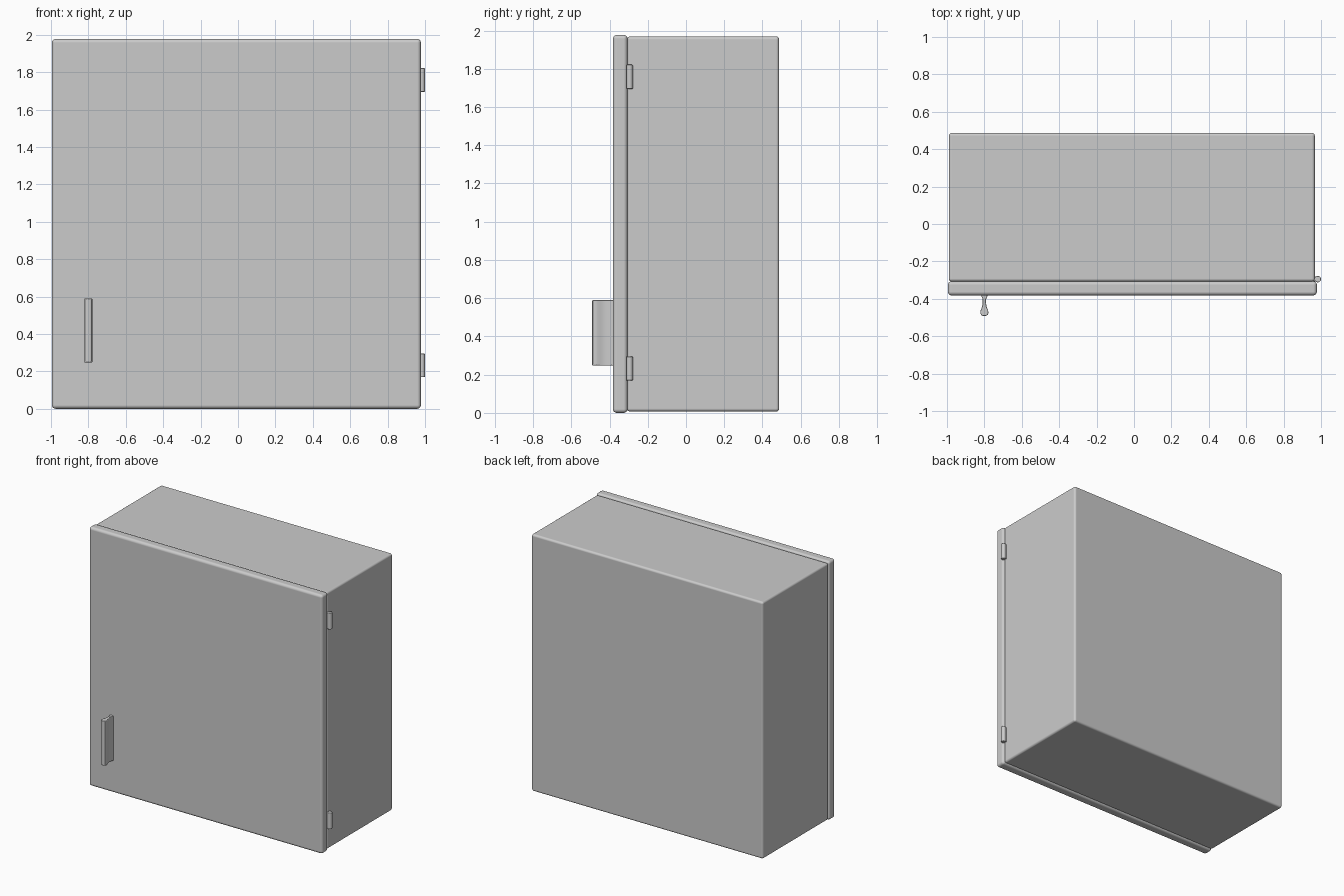
import bpy, bmesh
from math import radians

if "Cube" in bpy.data.objects:
    bpy.data.objects.remove(bpy.data.objects["Cube"])


def finish(obj, bevel, segments=4):
    """Round the edges and shade smoothly."""
    mod = obj.modifiers.new("rounded_edges", 'BEVEL')
    mod.width = bevel
    mod.segments = segments
    mod.limit_method = 'ANGLE'
    mod.angle_limit = radians(50)
    mod.harden_normals = True
    bpy.ops.object.select_all(action='DESELECT')
    obj.select_set(True)
    bpy.context.view_layer.objects.active = obj
    bpy.ops.object.shade_smooth_by_angle(angle=radians(40))


def prism(name, profile, z0, z1, bevel, segments=4):
    """Extrude an xy profile from z0 to z1."""
    bm = bmesh.new()
    face = bm.faces.new([bm.verts.new((x, y, z0)) for x, y in profile])
    out = bmesh.ops.extrude_face_region(bm, geom=[face])
    verts = [g for g in out["geom"] if isinstance(g, bmesh.types.BMVert)]
    bmesh.ops.translate(bm, verts=verts, vec=(0, 0, z1 - z0))
    bmesh.ops.recalc_face_normals(bm, faces=bm.faces)
    mesh = bpy.data.meshes.new(name)
    bm.to_mesh(mesh)
    bm.free()
    obj = bpy.data.objects.new(name, mesh)
    bpy.context.collection.objects.link(obj)
    finish(obj, bevel, segments)
    return obj


def box(name, x0, x1, y0, y1, z0, z1, bevel):
    return prism(name, [(x0, y0), (x1, y0), (x1, y1), (x0, y1)], z0, z1, bevel)


# Cabinet box and the slightly larger door with a fine seam between them
box("cabinet_body", -0.99, 0.967, -0.308, 0.487, 0.007, 1.969, 0.016)
box("door", -0.995, 0.978, -0.382, -0.306, 0.0, 1.977, 0.02)

# Door handle: flared foot, thin neck, rounded grip (half profile, mirrored)
half = [(0.017, -0.37), (0.016, -0.385), (0.010, -0.40), (0.009, -0.425),
        (0.013, -0.445), (0.020, -0.462), (0.022, -0.475), (0.018, -0.486),
        (0.009, -0.491)]
cx = -0.80
profile = [(cx + w, y) for w, y in half] + [(cx - w, y) for w, y in reversed(half)]
prism("door_handle", profile, 0.247, 0.59, 0.005, 2)

# Two hinges on the right: leaf plate with a round knuckle
for label, zc in (("lower", 0.232), ("upper", 1.758)):
    box(label + "_hinge_leaf", 0.95, 0.985, -0.307, -0.281, zc - 0.06, zc + 0.06, 0.004)
    bpy.ops.mesh.primitive_cylinder_add(vertices=24, radius=0.017, depth=0.126,
                                        location=(0.983, -0.295, zc))
    knuckle = bpy.context.object
    knuckle.name = label + "_hinge_knuckle"
    finish(knuckle, 0.004, 2)
